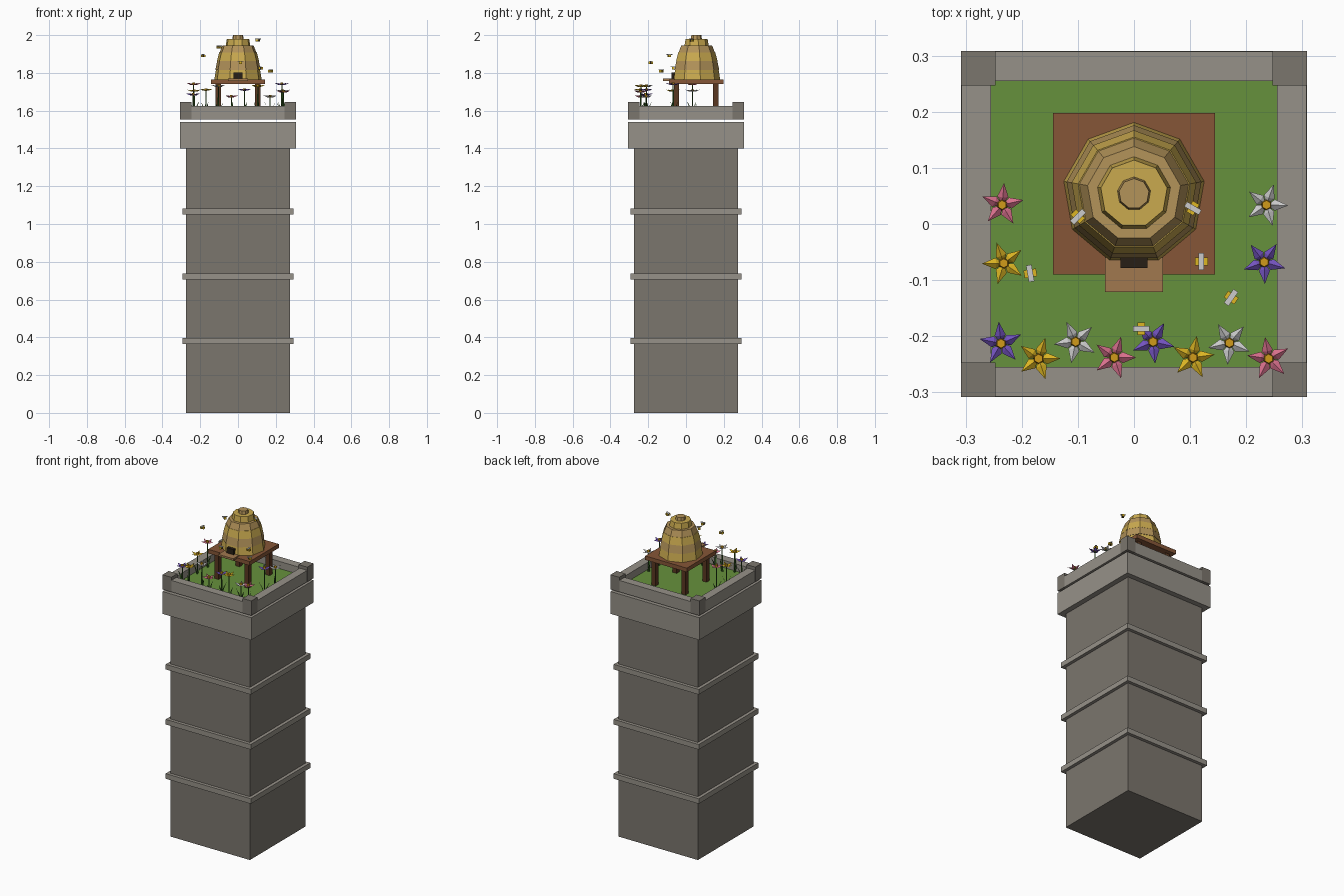
import bpy, bmesh, math, random
from mathutils import Vector, Matrix

if "Cube" in bpy.data.objects:
    bpy.data.objects.remove(bpy.data.objects["Cube"])

random.seed(4)
COLOURS = {
    "stone": "7a756d", "trim": "959087", "grass": "66903f", "wood": "85573a",
    "dark_wood": "5a3a26", "board": "a07850", "straw": "c8a850", "straw_dark": "b2925a",
    "hole": "2c241c", "stem": "3f6b2c", "gold": "d09a20", "yellow": "dcb428",
    "pink": "d8708c", "purple": "7455c0", "white": "e2e2de",
}
mats = {}


def mat(key):
    if key not in mats:
        m = bpy.data.materials.new(key)
        rgb = [(int(COLOURS[key][i:i + 2], 16) / 255) ** 2.2 for i in (0, 2, 4)]
        m.diffuse_color = (*rgb, 1)
        m.use_nodes = True
        m.node_tree.nodes["Principled BSDF"].inputs["Base Color"].default_value = m.diffuse_color
        mats[key] = m
    return mats[key]


def finish(bm, name, *keys):
    me = bpy.data.meshes.new(name)
    bm.to_mesh(me)
    bm.free()
    for k in keys:
        me.materials.append(mat(k))
    ob = bpy.data.objects.new(name, me)
    bpy.context.collection.objects.link(ob)
    return ob


def add_box(bm, lo, hi, xf=Matrix(), index=0):
    lo, hi = Vector(lo), Vector(hi)
    size = Matrix.Diagonal((*(hi - lo), 1))
    r = bmesh.ops.create_cube(bm, size=1, matrix=xf @ Matrix.Translation((lo + hi) / 2) @ size)
    for f in {f for v in r["verts"] for f in v.link_faces}:
        f.material_index = index


def box(name, lo, hi, key):
    bm = bmesh.new()
    add_box(bm, lo, hi)
    return finish(bm, name, key)


def block(name, half, z0, z1, key):
    return box(name, (-half, -half, z0), (half, half, z1), key)


# Tower shaft, string courses and cap
block("tower_shaft", 0.275, 0, 1.40, "stone")
for i, z in enumerate((0.365, 0.705, 1.05)):
    block(f"stone_band_{i}", 0.295, z, z + 0.032, "trim")
block("tower_cap", 0.308, 1.40, 1.54, "trim")

# Parapet walls and corner posts, floating just above the cap
OUT, INN, ZB = 0.307, 0.255, 1.553
block("grass_bed", INN, ZB, 1.58, "grass")
for s, side in ((-1, "a"), (1, "b")):
    a, b = sorted((s * OUT, s * INN))
    box(f"parapet_x_{side}", (a, -0.25, ZB), (b, 0.25, 1.625), "trim")
    box(f"parapet_y_{side}", (-0.25, a, ZB), (0.25, b, 1.625), "trim")
    for t in (-1, 1):
        c, d = sorted((s * 0.308, s * 0.247))
        e, f = sorted((t * 0.308, t * 0.247))
        box("corner_post", (c, e, ZB), (d, f, 1.645), "stone")

# Hive stand
CY = 0.054
box("stand_top", (-0.144, CY - 0.144, 1.74), (0.144, CY + 0.144, 1.765), "wood")
for sx in (-1, 1):
    for sy in (-1, 1):
        x, y = sx * 0.104, CY + sy * 0.104
        box("stand_leg", (x - 0.014, y - 0.014, 1.575), (x + 0.014, y + 0.014, 1.742), "dark_wood")
box("landing_board", (-0.052, -0.121, 1.758), (0.052, -0.06, 1.77), "board")

# Straw hive: nine-sided tapering coils
coils = [(1.765, 0.127, 0.119), (1.815, 0.122, 0.112), (1.863, 0.113, 0.101),
         (1.908, 0.099, 0.084), (1.945, 0.066, 0.060), (1.98, 0.030, 0.027), (2.0,)]
for i in range(6):
    z0, r0, r1 = coils[i]
    z1 = coils[i + 1][0]
    bm = bmesh.new()
    bmesh.ops.create_cone(bm, cap_ends=True, segments=9, radius1=r0, radius2=r1, depth=z1 - z0,
                          matrix=Matrix.Translation((0, CY, (z0 + z1) / 2)) @ Matrix.Rotation(math.pi / 2, 4, "Z"))
    # put one vertex at the back so a flat side faces front
    top = max(bm.verts, key=lambda v: v.co.y)
    turn = math.atan2(top.co.x, top.co.y - CY)
    bmesh.ops.rotate(bm, verts=bm.verts, cent=(0, CY, 0), matrix=Matrix.Rotation(turn, 3, "Z"))
    finish(bm, f"hive_coil_{i}", ("straw", "straw_dark")[i % 2])
box("hive_entrance", (-0.024, -0.078, 1.768), (0.024, -0.04, 1.803), "hole")


# Flowers: stem, two leaf blades, five folded petals and a centre
def flower(x, y, z, key):
    bm = bmesh.new()
    base = 1.575
    bmesh.ops.create_cone(bm, cap_ends=True, segments=5, radius1=0.004, radius2=0.003, depth=z - base,
                          matrix=Matrix.Translation((x, y, (z + base) / 2)))
    spin = random.uniform(0, 6.28)
    for k in range(2):
        rot = Matrix.Translation((x, y, base)) @ Matrix.Rotation(spin + k * 2.6, 4, "Z")
        pts = [(0, -0.007, 0), (0, 0.007, 0), (0.014, 0.005, 0.04), (0.032, 0, 0.072), (0.014, -0.005, 0.04)]
        vs = [bm.verts.new(rot @ Vector(p)) for p in pts]
        bm.faces.new((vs[0], vs[1], vs[2], vs[4]))
        bm.faces.new((vs[4], vs[2], vs[3]))
    for k in range(5):
        rot = Matrix.Translation((x, y, z)) @ Matrix.Rotation(spin + k * math.tau / 5, 4, "Z")
        pts = [(0, 0, 0), (0.015, -0.010, 0.001), (0.039, 0, 0.011), (0.015, 0.010, 0.001), (0.013, 0, 0.009)]
        a, b, c, d, m = [bm.verts.new(rot @ Vector(p)) for p in pts]
        for tri in ((a, b, m), (b, c, m), (c, d, m), (d, a, m), (a, d, c, b)):
            bm.faces.new(tri).material_index = 1
    r = bmesh.ops.create_cone(bm, cap_ends=True, segments=6, radius1=0.010, radius2=0.008, depth=0.012,
                              matrix=Matrix.Translation((x, y, z + 0.007)))
    for f in {f for v in r["verts"] for f in v.link_faces}:
        f.material_index = 2
    finish(bm, f"{key}_flower", "stem", key, "gold")


for args in ((-0.235, 0.034, 1.735, "pink"), (-0.232, -0.07, 1.70, "yellow"),
             (0.236, 0.034, 1.70, "white"), (0.232, -0.068, 1.735, "purple"),
             (-0.237, -0.213, 1.68, "purple"), (-0.17, -0.24, 1.705, "yellow"),
             (-0.104, -0.21, 1.725, "white"), (-0.035, -0.238, 1.67, "pink"),
             (0.034, -0.21, 1.705, "purple"), (0.105, -0.238, 1.725, "yellow"),
             (0.17, -0.212, 1.67, "white"), (0.24, -0.24, 1.695, "pink")):
    flower(*args)

# Bees: striped boxy body with a pair of wings
for x, y, z, deg in ((-0.1, 0.013, 1.935, 135), (-0.185, -0.088, 1.89, 10), (0.105, 0.028, 1.972, 60),
                     (0.12, -0.067, 1.825, 0), (0.173, -0.131, 1.81, -35), (0.013, -0.187, 1.855, 90)):
    xf = Matrix.Translation((x, y, z)) @ Matrix.Rotation(math.radians(deg), 4, "Z")
    bm = bmesh.new()
    for k in range(3):
        add_box(bm, (-0.011 + k * 0.0075, -0.007, -0.007), (-0.0035 + k * 0.0075, 0.007, 0.006), xf, k % 2)
    add_box(bm, (-0.005, -0.015, 0.006), (0.005, 0.015, 0.009), xf, 2)
    finish(bm, "bee", "yellow", "hole", "white")
